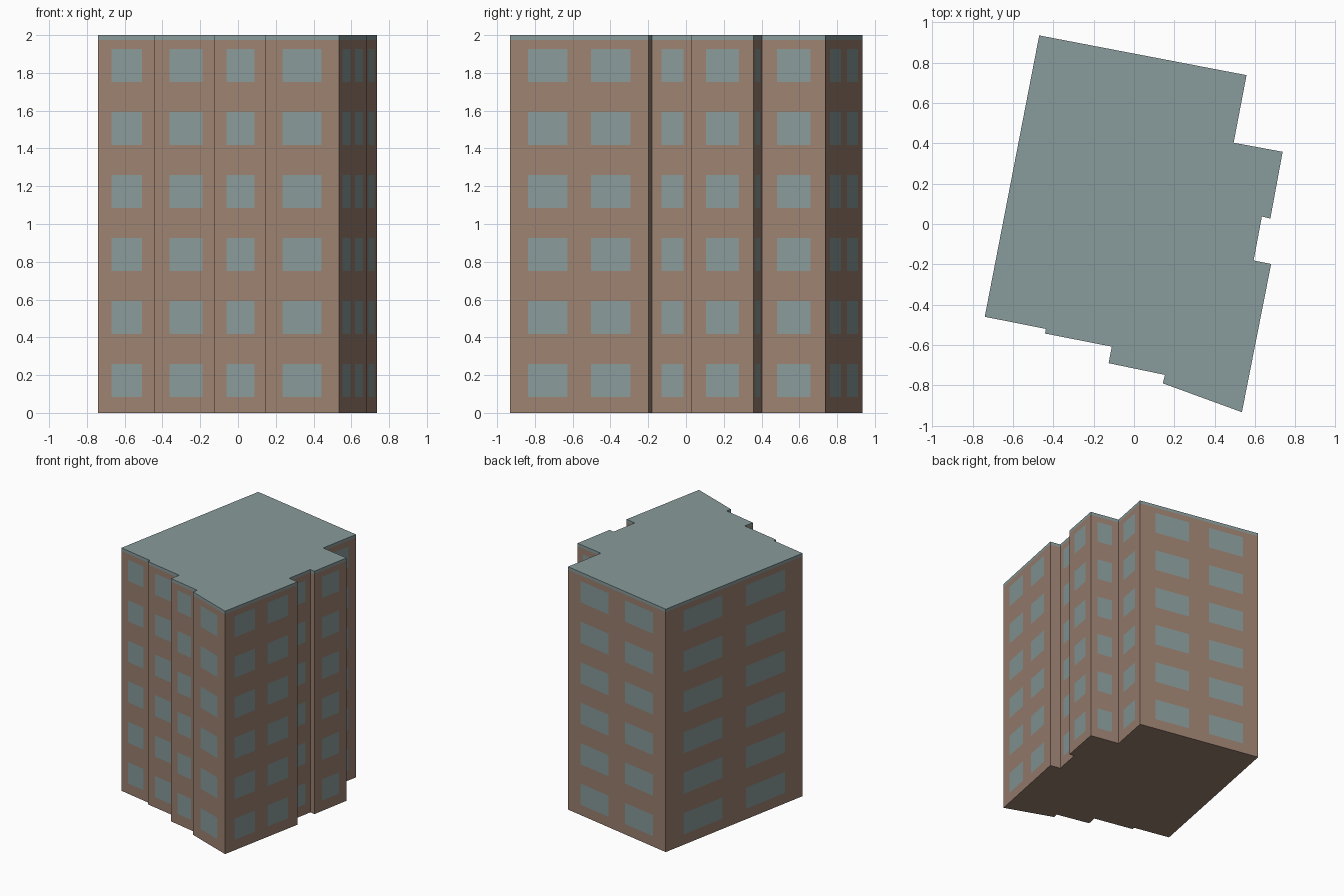
import bpy
import bmesh
from mathutils import Vector

cube = bpy.data.objects.get("Cube")
if cube:
    bpy.data.objects.remove(cube, do_unlink=True)


def make_material(name, colour):
    material = bpy.data.materials.new(name)
    material.use_nodes = True
    material.diffuse_color = colour
    material.node_tree.nodes["Principled BSDF"].inputs["Base Color"].default_value = colour
    return material


brick = make_material("brown brick", (0.33, 0.22, 0.165, 1))
glass = make_material("grey blue glass", (0.25, 0.325, 0.325, 1))
BRICK, GLASS = range(2)

# Floor plan, anticlockwise from the front right corner
PLAN = [Vector(p) for p in (
    (-0.74, -0.46), (-0.437, -0.52), (-0.441, -0.543), (-0.11, -0.608),
    (-0.126, -0.69), (0.153, -0.748), (0.143, -0.79), (0.535, -0.933),
    (0.68, -0.198), (0.593, -0.181), (0.634, 0.037), (0.676, 0.027),
    (0.737, 0.358), (0.494, 0.403), (0.558, 0.738), (-0.47, 0.935))]

HEIGHT = 2.0
BAND = 1.975
FLOORS = 6
STOREY = HEIGHT / FLOORS
SILL, HEAD = 0.085, 0.26


def window_columns(length):
    """Fractions along a wall where windows start and end."""
    if length < 0.15:
        return []
    if length < 0.6:
        return [0.235, 0.765]
    return [0.13, 0.415, 0.585, 0.87]


def add_face(bm, points, material):
    face = bm.faces.new([bm.verts.new(p) for p in points])
    face.material_index = material


def add_wall(bm, start, end):
    """Wall cut into a grid, with glass in every odd column and row."""
    columns = [0.0] + window_columns((end - start).length) + [1.0]
    rows = [0.0]
    if len(columns) > 2:
        for floor in range(FLOORS):
            rows += [floor * STOREY + SILL, floor * STOREY + HEAD]
    rows.append(BAND)
    for i, (a, b) in enumerate(zip(columns, columns[1:])):
        left, right = start.lerp(end, a), start.lerp(end, b)
        for j, (low, high) in enumerate(zip(rows, rows[1:])):
            add_face(bm, [(*left, low), (*right, low), (*right, high), (*left, high)],
                     GLASS if i % 2 and j % 2 else BRICK)


def make_object(name, bm):
    bmesh.ops.remove_doubles(bm, verts=bm.verts, dist=0.0001)
    mesh = bpy.data.meshes.new(name)
    bm.to_mesh(mesh)
    bm.free()
    for material in (brick, glass):
        mesh.materials.append(material)
    bpy.context.collection.objects.link(bpy.data.objects.new(name, mesh))


EDGES = list(zip(PLAN, PLAN[1:] + PLAN[:1]))

# Walls with windows, and the underside
bm = bmesh.new()
for start, end in EDGES:
    add_wall(bm, start, end)
add_face(bm, [(*p, 0) for p in reversed(PLAN)], BRICK)
make_object("building_walls", bm)

# Flat roof with its thin edge band
bm = bmesh.new()
for start, end in EDGES:
    add_face(bm, [(*start, BAND), (*end, BAND), (*end, HEIGHT), (*start, HEIGHT)], GLASS)
add_face(bm, [(*p, HEIGHT) for p in PLAN], GLASS)
make_object("flat_roof", bm)
